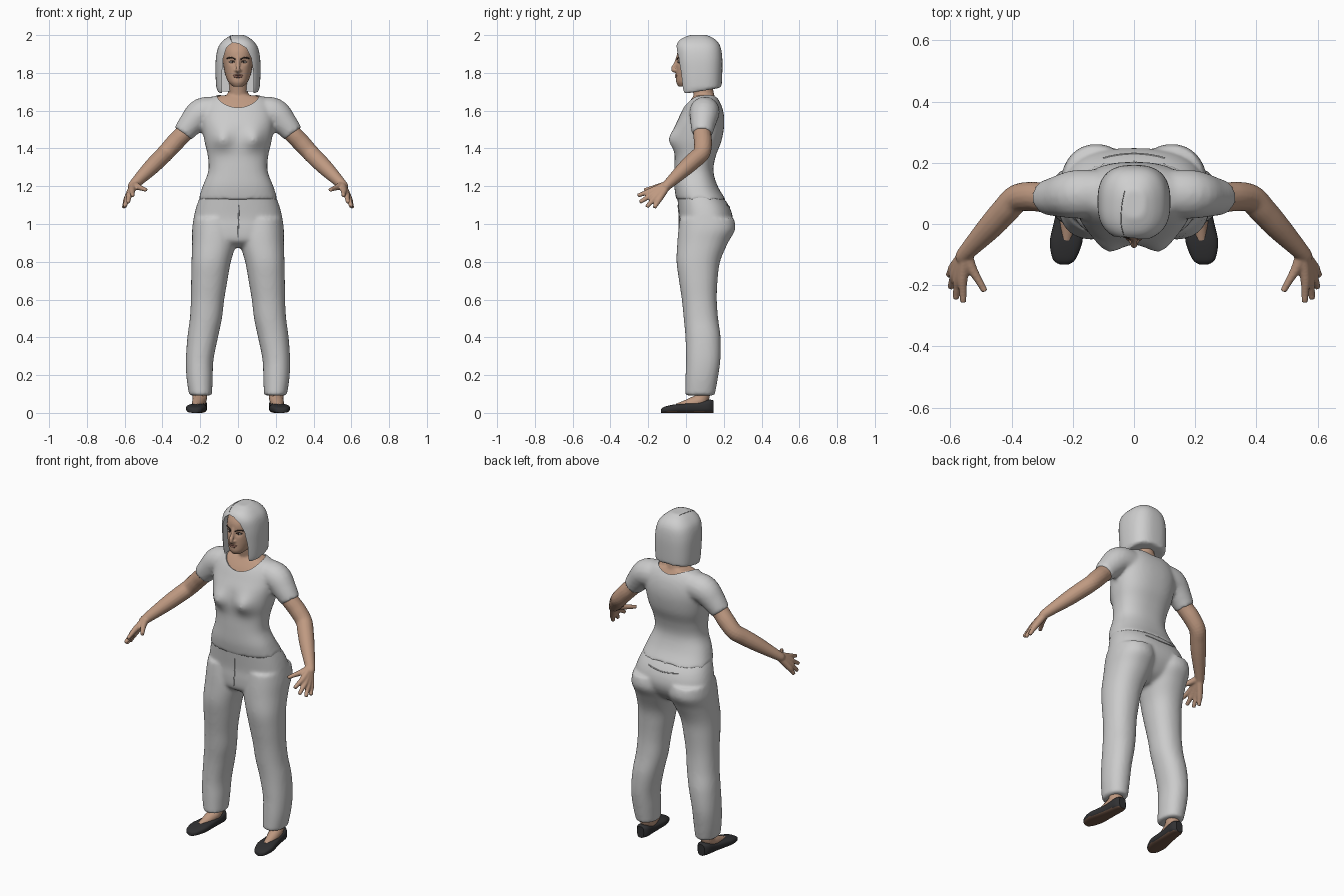
import bpy, bmesh, math
from mathutils import Vector
from mathutils.bvhtree import BVHTree

if "Cube" in bpy.data.objects:
    bpy.data.objects.remove(bpy.data.objects["Cube"])


def material(name, *rgb):
    m = bpy.data.materials.new(name)
    m.use_nodes = True
    m.diffuse_color = (*rgb, 1)
    m.node_tree.nodes["Principled BSDF"].inputs["Base Color"].default_value = (*rgb, 1)
    return m


CLOTH = material("cloth grey", .6, .6, .6)
HAIR = material("hair grey", .62, .62, .62)
SKIN = material("skin", .52, .32, .22)
SHOE = material("shoe black", .03, .03, .032)
SOLE = material("sole brown", .16, .09, .06)
DARK = material("brow brown", .04, .025, .02)
LIP = material("lip", .33, .16, .12)
WHITE = material("eye white", .55, .5, .46)
SEAM = material("seam grey", .25, .25, .25)


def spline(rows, k=5):
    """Smoothly fill in between rows of numbers."""
    out, last = [], len(rows) - 1
    for i in range(last):
        a, b, c, d = (rows[min(max(i + o, 0), last)] for o in (-1, 0, 1, 2))
        for t in (j / k for j in range(k)):
            out.append([q + t * (r - p) / 2 + t * t * (p - 2.5 * q + 2 * r - s / 2)
                        + t ** 3 * (1.5 * (q - r) + (s - p) / 2)
                        for p, q, r, s in zip(a, b, c, d)])
    return out + [list(rows[-1])]


def oval(n, p):
    """Unit superellipse."""
    sp = lambda v: math.copysign(abs(v) ** (2 / p), v)
    return [(sp(math.cos(a)), sp(math.sin(a))) for a in (math.tau * i / n for i in range(n))]


def loft(bm, rings):
    rings = [[bm.verts.new(v) for v in r] for r in rings]
    for a, b in zip(rings, rings[1:]):
        for i in range(len(a)):
            bm.faces.new((a[i - 1], a[i], b[i], b[i - 1]))
    bm.faces.new(rings[0])
    bm.faces.new(rings[-1])


def stack(bm, rows, s=1, p=2.4):
    """Level sections: height, centre x, half width, front y, back y."""
    loft(bm, [[(s * (cx + w * u), (f + b) / 2 + (b - f) / 2 * v, z) for u, v in oval(48, p)]
              for z, cx, w, f, b in spline(rows)])


def tube(bm, rows, s=1, k=5):
    """Round sections along a path: x, y, z, radius."""
    rows = spline(rows, k)
    pts, rings = [Vector(r[:3]) for r in rows], []
    for i, (c, r) in enumerate(zip(pts, rows)):
        q = (pts[min(i + 1, len(pts) - 1)] - pts[max(i - 1, 0)]).to_track_quat('Z', 'Y')
        ring = [c + q @ Vector((u * r[3], v * r[3], 0)) for u, v in oval(16, 2)]
        rings.append([(s * v.x, v.y, v.z) for v in ring])
    loft(bm, rings)


def finish(name, bm, mat, voxel=0, smooth=4, cutter=None):
    """Fuse the overlapping pieces into one smooth skin, then cut."""
    bmesh.ops.recalc_face_normals(bm, faces=bm.faces)
    ob = bpy.data.objects.new(name, bpy.data.meshes.new(name))
    bm.to_mesh(ob.data)
    bm.free()
    bpy.context.collection.objects.link(ob)
    if voxel:
        m = ob.modifiers.new("fuse", 'REMESH')
        m.mode, m.voxel_size = 'VOXEL', voxel
        m = ob.modifiers.new("relax", 'SMOOTH')
        m.iterations = smooth
    if cutter:
        cutter.hide_render = True
        m = ob.modifiers.new("cut", 'BOOLEAN')
        m.object, m.solver = cutter, 'EXACT'
    baked = bpy.data.meshes.new_from_object(
        ob.evaluated_get(bpy.context.evaluated_depsgraph_get()))
    ob.modifiers.clear()
    ob.data = baked
    baked.materials.clear()
    baked.materials.append(mat)
    for f in baked.polygons:
        f.material_index = 0
    if cutter:
        bpy.data.objects.remove(cutter)
    return ob


def drape(name, target, pts, direction, r, mat):
    """Thin cord laid on a surface along a direction."""
    me = target.data
    tree = BVHTree.FromPolygons([v.co for v in me.vertices], [p.vertices for p in me.polygons])
    d = Vector(direction)
    hits = [tree.ray_cast(Vector(p[:3]) - d * 3, d)[0] for p in spline(pts, 4)]
    bm = bmesh.new()
    tube(bm, [(*h, r) for h in hits if h], k=2)
    return finish(name, bm, mat)


def ball(name, loc, scale, mat):
    bm = bmesh.new()
    bmesh.ops.create_uvsphere(bm, u_segments=32, v_segments=20, radius=1)
    for v in bm.verts:
        v.co = Vector(loc) + v.co * Vector(scale)
    return finish(name, bm, mat)


# Shirt: torso, bust and sleeves, with a scooped neckline
TORSO = [(1.13, 0, .21, -.052, .21), (1.2, 0, .187, -.062, .168), (1.28, 0, .157, -.062, .145),
         (1.36, 0, .16, -.06, .158), (1.44, 0, .178, -.064, .188), (1.52, 0, .19, -.055, .202),
         (1.58, 0, .19, -.03, .2), (1.63, 0, .175, -.005, .187), (1.665, 0, .15, .02, .168),
         (1.685, 0, .1, .037, .155)]
bm = bmesh.new()
stack(bm, TORSO)
for v in bm.verts:
    x, y, z = v.co
    if y < .04:
        v.co.y -= .037 * math.exp(-((abs(x) - .085) / .05) ** 2 - ((z - 1.45) / .055) ** 2)
for s in (1, -1):
    tube(bm, [(.1, .1, 1.595, .078), (.19, .097, 1.588, .08), (.25, .09, 1.53, .067),
              (.292, .086, 1.478, .055)], s)
neckline = ball("neckline_cutter", (0, .06, 1.71), (.118, .125, .115), SKIN)
finish("shirt", bm, CLOTH, .01, 6, neckline)

# Neck and upper chest showing in the neckline
bm = bmesh.new()
stack(bm, [(z - .004, 0, w - .008, f + .008, b - .008) for z, _, w, f, b in TORSO[5:]])
tube(bm, [(0, .1, 1.6, .058), (0, .095, 1.68, .055), (0, .07, 1.79, .05)])
finish("neck_and_chest", bm, SKIN, .008)

# Trousers
bm = bmesh.new()
stack(bm, [(1.18, 0, .187, -.05, .165), (1.1, 0, .218, -.042, .225), (1.03, 0, .235, -.036, .248),
           (.97, 0, .238, -.038, .235), (.91, 0, .2, -.03, .19), (.875, 0, .1, .02, .13)])
for s in (1, -1):
    stack(bm, [(1.03, .122, .113, -.032, .255), (.97, .123, .12, -.04, .26), (.9, .126, .117, -.046, .222),
               (.8, .142, .104, -.05, .18), (.7, .152, .096, -.037, .167), (.6, .161, .088, -.022, .163),
               (.5, .17, .085, -.012, .17), (.4, .187, .081, -.003, .183), (.28, .203, .073, 0, .182),
               (.18, .203, .069, -.003, .168), (.092, .198, .06, -.005, .152)], s, 2.2)
trousers = finish("trousers", bm, CLOTH, .01, 6)
drape("fly_seam", trousers, [(.006, 0, 1.1), (.002, 0, 1.0), (0, 0, .93)], (0, 1, 0), .003, CLOTH)
drape("back_seam", trousers, [(-.1, 0, 1.1), (0, 0, 1.09), (.1, 0, 1.1)], (0, -1, 0), .003, CLOTH)

# Arms with hands: every finger runs from the wrist so the palm fuses
FINGERS = {"index": ((.56, -.178, 1.178), (.558, -.256, 1.15)),
           "middle": ((.574, -.176, 1.158), (.582, -.245, 1.115)),
           "ring": ((.584, -.162, 1.143), (.6, -.208, 1.09)),
           "little": ((.589, -.142, 1.132), (.606, -.168, 1.085)),
           "thumb": ((.53, -.145, 1.197), (.487, -.22, 1.18))}
WRIST = (.55, -.095, 1.21)
for side, s in (("left", 1), ("right", -1)):
    bm = bmesh.new()
    tube(bm, [(.2, .09, 1.57, .05), (.287, .086, 1.48, .048), (.335, .09, 1.43, .048),
              (.383, .083, 1.377, .046), (.42, .045, 1.34, .045), (.47, -.01, 1.29, .041),
              (*WRIST, .027), (.56, -.11, 1.195, .024)], s)
    for knuckle, tip in FINGERS.values():
        mid = [(a + b) / 2 for a, b in zip(knuckle, tip)]
        tube(bm, [(*WRIST, .021), (*knuckle, .017), (*mid, .013), (*tip, .0105)], s)
    finish(side + "_arm", bm, SKIN, .005)

    # Ankle and foot
    bm = bmesh.new()
    tube(bm, [(.2, .088, .15, .042), (.203, .082, .075, .038), (.212, .025, .047, .032),
              (.22, -.05, .03, .018)], s)
    finish(side + "_foot", bm, SKIN)

    # Flat shoe with a brown sole
    bm = bmesh.new()
    loft(bm, [[(s * (cx + w * u), y, h * (.5 + .5 * v)) for u, v in oval(32, 3)]
              for y, cx, w, h in spline([(-.132, .228, .015, .02), (-.115, .228, .037, .032),
                                         (-.06, .222, .053, .045), (0, .215, .048, .05),
                                         (.06, .208, .042, .056), (.12, .203, .039, .07),
                                         (.145, .203, .022, .066)])])
    shoe = finish(side + "_shoe", bm, SHOE)
    shoe.data.materials.append(SOLE)
    for f in shoe.data.polygons:
        f.material_index = int(f.normal.z < -.7)

# Head with eye sockets, nose and lips
bm = bmesh.new()
stack(bm, [(1.728, 0, .028, -.04, .03), (1.75, 0, .05, -.052, .09), (1.78, 0, .064, -.053, .13),
           (1.82, 0, .074, -.052, .16), (1.87, 0, .08, -.05, .17), (1.92, 0, .08, -.043, .17),
           (1.96, 0, .065, -.015, .15), (1.985, 0, .03, .03, .1)], p=2.2)
for v in bm.verts:
    if v.co.y < 0:
        v.co.y += .01 * math.exp(-((abs(v.co.x) - .031) / .016) ** 2 - ((v.co.z - 1.858) / .014) ** 2)
tube(bm, [(0, -.043, 1.885, .009), (0, -.054, 1.85, .01), (0, -.069, 1.82, .012), (0, -.052, 1.808, .01)])
for s in (1, -1):
    tube(bm, [(0, -.058, 1.814, .008), (s * .012, -.053, 1.813, .008), (s * .016, -.045, 1.815, .006)])
head = finish("head", bm, SKIN, .005, 3)
FACE = (0, 1, 0)
drape("upper_lip", head, [(-.024, 0, 1.784), (0, 0, 1.789), (.024, 0, 1.784)], FACE, .0045, LIP)
drape("lower_lip", head, [(-.019, 0, 1.781), (0, 0, 1.778), (.019, 0, 1.781)], FACE, .005, LIP)
for side, s in (("left", 1), ("right", -1)):
    drape(side + "_brow", head, [(s * .013, 0, 1.871), (s * .035, 0, 1.881), (s * .058, 0, 1.877)],
          FACE, .0035, DARK)
    drape(side + "_lash", head, [(s * .018, 0, 1.858), (s * .032, 0, 1.864), (s * .048, 0, 1.858)],
          FACE, .0025, DARK)
    ball(side + "_eye", (s * .032, -.035, 1.857), (.014, .007, .006), WHITE)
    ball(side + "_iris", (s * .031, -.0385, 1.857), (.006, .005, .0055), DARK)

# Bobbed hair, opened around the face by an arched cutter
bm = bmesh.new()
ARCH = [(-.03, 1.96), (-.06, 1.935), (-.078, 1.88), (-.085, 1.8), (-.085, 1.6),
        (.08, 1.6), (.082, 1.8), (.07, 1.88), (.045, 1.93), (.005, 1.955)]
loft(bm, [[(x, y, z) for x, z in ARCH] for y in (-.3, .06)])
opening = finish("face_opening_cutter", bm, HAIR)
bm = bmesh.new()
stack(bm, [(1.69, 0, .108, -.03, .175), (1.72, 0, .115, -.037, .187), (1.8, 0, .119, -.045, .192),
           (1.88, 0, .117, -.052, .192), (1.94, 0, .103, -.052, .182), (1.977, 0, .072, -.03, .155),
           (2.0, 0, .035, .02, .11)], p=2.6)
for v in bm.verts:
    if v.co.z < 1.72:
        v.co.z += .17 * max(v.co.y, 0)
hair = finish("hair", bm, HAIR, .007, 4, opening)
drape("hair_parting", hair, [(-.034, -.035, 0), (-.042, .0, 0), (-.04, .06, 0), (-.03, .11, 0)],
      (0, 0, -1), .0015, SEAM)

# Smooth shading with crisp cut edges
bpy.ops.object.select_all(action='DESELECT')
for ob in bpy.context.collection.objects:
    if ob.type == 'MESH':
        ob.select_set(True)
        bpy.context.view_layer.objects.active = ob
bpy.ops.object.shade_smooth_by_angle(angle=math.radians(45))
